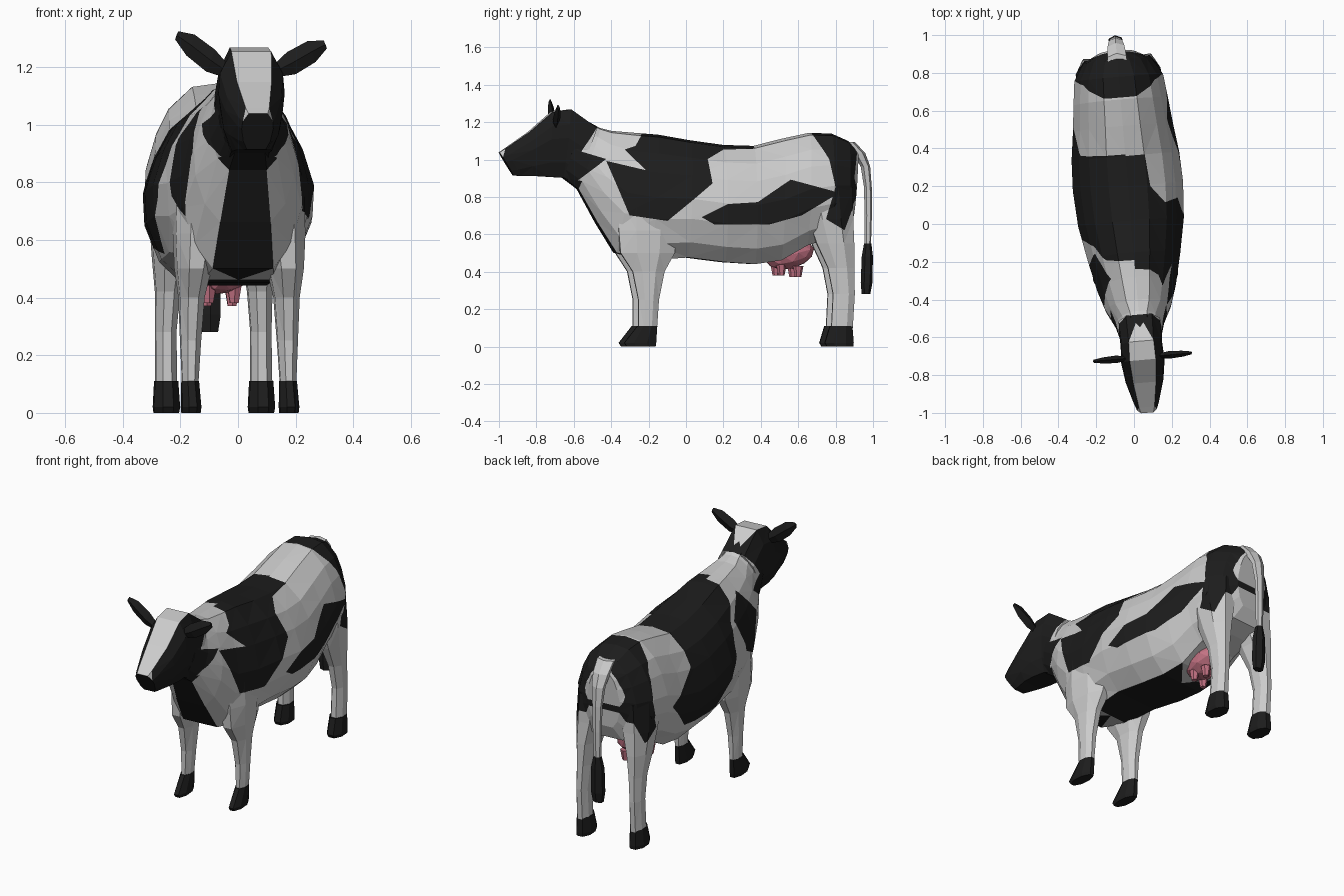
import bpy, bmesh, math
from mathutils import Matrix, Vector

if "Cube" in bpy.data.objects:
    bpy.data.objects.remove(bpy.data.objects["Cube"])

# Whole animal stands turned slightly about z
TURN = Matrix.Translation((-0.015, 0, 0)) @ Matrix.Rotation(0.085, 4, 'Z') @ Matrix.Scale(1.003, 4)


def material(name, rgb):
    m = bpy.data.materials.new(name)
    m.diffuse_color = (*rgb, 1)
    m.use_nodes = True
    m.node_tree.nodes["Principled BSDF"].inputs["Base Color"].default_value = m.diffuse_color
    return m


MATS = [material("white_hide", (0.8, 0.8, 0.8)),
        material("black_hide", (0.012, 0.012, 0.012)),
        material("pink_skin", (0.55, 0.17, 0.23))]
WHITE, BLACK, PINK = 0, 1, 2

# Hide patches as side-view outlines (y, z), per side
HEAD_PATCH = [(-1.1, 1.4), (-.48, 1.4), (-.48, 1.17), (-.57, 1.04), (-.44, 1.0), (-.62, .86), (-1.1, .8)]
RUMP_PATCH = [(.67, 1.2), (.67, 1.13), (.75, 1.0), (.78, .85), (.73, .68), (.83, .62),
              (.91, .82), (.89, .9), (.91, 1.03), (.87, 1.2)]
PATCHES = {
    1: [HEAD_PATCH, RUMP_PATCH,
        [(-.2, 1.2), (.36, 1.2), (.36, 1.055), (.19, 1.05), (.1, 1.0), (.12, .87), (-.12, .67),
         (-.32, .7), (-.44, .99), (-.23, .94), (-.34, 1.05), (-.28, 1.07)],
        [(.06, .69), (.2, .76), (.36, .77), (.54, .89), (.8, .82), (.6, .7), (.42, .65), (.13, .65)]],
    -1: [HEAD_PATCH, RUMP_PATCH,
         [(-.2, 1.2), (.36, 1.2), (.38, .9), (.6, .75), (.45, .58), (.1, .55), (-.05, .75),
          (-.1, .95), (-.18, 1.05)],
         [(-.28, 1.06), (-.14, .95), (-.22, .75), (-.35, .68), (-.42, .9)]]}


def inside(y, z, poly):
    hit = False
    for (y1, z1), (y2, z2) in zip(poly, poly[1:] + poly[:1]):
        if (z1 > z) != (z2 > z) and y < (y2 - y1) * (z - z1) / (z2 - z1) + y1:
            hit = not hit
    return hit


def cut_patches(bm):
    """Cut the patch outlines into the faces so colours meet on clean edges."""
    for side, polys in PATCHES.items():
        for poly in polys:
            for (y1, z1), (y2, z2) in zip(poly, poly[1:] + poly[:1]):
                faces = []
                for f in bm.faces:
                    ys = [v.co.y for v in f.verts]
                    zs = [v.co.z for v in f.verts]
                    if (f.calc_center_median().x * side > 0
                            and min(ys) <= max(y1, y2) and max(ys) >= min(y1, y2)
                            and min(zs) <= max(z1, z2) and max(zs) >= min(z1, z2)):
                        faces.append(f)
                if not faces:
                    continue
                geom = set(faces)
                for f in faces:
                    geom.update(f.edges)
                    geom.update(f.verts)
                bmesh.ops.bisect_plane(bm, geom=list(geom), dist=1e-5, plane_co=(0, y1, z1),
                                       plane_no=Vector((0, z2 - z1, y1 - y2)).normalized())


def hide_colour(c, n):
    side = 1 if c.x > 0 else -1
    if abs(c.x) < .09 and c.y < -.28 and c.z < .9:
        return BLACK                                   # chest stripe
    if n.z < -.8 and -.15 < c.y < .45 and c.z < .52:
        return BLACK                                   # belly
    return BLACK if any(inside(c.y, c.z, p) for p in PATCHES[side]) else WHITE


def head_colour(c, n):
    if c.y < -.55 and n.z > .3 and abs(c.x) < .05:
        return WHITE                                   # blaze
    return BLACK if c.y < -.6 else hide_colour(c, n)


def finish(name, bm, colour, patched=False):
    bmesh.ops.recalc_face_normals(bm, faces=bm.faces[:])
    if patched:
        bmesh.ops.triangulate(bm, faces=bm.faces[:])
        cut_patches(bm)
    bm.normal_update()
    for f in bm.faces:
        f.material_index = colour(f.calc_center_median(), f.normal) if callable(colour) else colour
    bm.transform(TURN)
    me = bpy.data.meshes.new(name)
    bm.to_mesh(me)
    bm.free()
    for m in MATS:
        me.materials.append(m)
    ob = bpy.data.objects.new(name, me)
    bpy.context.collection.objects.link(ob)
    return ob


def loft(rings):
    bm = bmesh.new()
    loops = [[bm.verts.new(p) for p in r] for r in rings]
    for a, b in zip(loops, loops[1:]):
        for i in range(len(a)):
            j = (i + 1) % len(a)
            bm.faces.new((a[i], a[j], b[j], b[i]))
    bm.faces.new(loops[0])
    bm.faces.new(loops[-1])
    return bm


def slice_ring(profile, yt, zt, yb, zb, w):
    """Cross-section from its top point to its bottom point, half-width w."""
    half = [(x * w, yt + (yb - yt) * t, zt + (zb - zt) * t) for x, t in profile]
    return half + [(-x, y, z) for x, y, z in half[-2:0:-1]]


def post_ring(z, y, yh, x, xh, n=8):
    """Horizontal n-sided ring."""
    k = 1 / math.cos(math.pi / n)
    angles = [2 * math.pi * (i + .5) / n for i in range(n)]
    return [(x + xh * k * math.cos(a), y + yh * k * math.sin(a), z) for a in angles]


# Body and neck
TORSO = [(0, 0), (.35, .02), (.68, .15), (.86, .3), (1, .5), (.98, .67), (.8, .87), (.5, 1), (0, 1)]
body = [(-.56, 1.22, -.66, .90, .105), (-.46, 1.165, -.58, .84, .13), (-.40, 1.15, -.48, .66, .175),
        (-.28, 1.14, -.38, .50, .21), (-.15, 1.13, -.20, .46, .245), (.02, 1.10, 0, .475, .28),
        (.20, 1.075, .20, .45, .292), (.36, 1.07, .36, .44, .285), (.52, 1.11, .50, .46, .265),
        (.66, 1.14, .64, .54, .25), (.78, 1.135, .77, .58, .235), (.87, 1.095, .86, .62, .18),
        (.92, 1.04, .895, .70, .10)]
finish("body", loft([slice_ring(TORSO, *r) for r in body]), hide_colour, True)

# Head
SKULL = [(0, 0), (.6, 0), (.95, .22), (1, .42), (.85, .78), (.6, 1), (0, 1)]
head = [(-.48, 1.165, -.60, .875, .115), (-.62, 1.265, -.66, .90, .11), (-.72, 1.25, -.74, .905, .115),
        (-.84, 1.145, -.82, .91, .10), (-.97, 1.055, -.89, .91, .068), (-1.0, 1.035, -.925, .912, .055)]
finish("head", loft([slice_ring(SKULL, *r) for r in head]), head_colour, True)

# Legs with hooves, mirrored left and right
front = [(.78, -.22, .15, .14, .08), (.62, -.22, .155, .15, .075), (.50, -.22, .145, .16, .06),
         (.40, -.215, .085, .165, .043), (.25, -.215, .055, .168, .035), (.10, -.22, .05, .17, .027)]
front_hoof = [(.11, -.222, .053, .17, .029), (.02, -.26, .085, .17, .033), (0, -.255, .077, .17, .031)]
hind = [(.85, .74, .14, .13, .09), (.68, .76, .12, .14, .085), (.55, .785, .1, .155, .06),
        (.42, .815, .07, .16, .042), (.28, .83, .058, .165, .035), (.10, .82, .057, .165, .037)]
hind_hoof = [(.11, .815, .06, .165, .04), (.02, .805, .077, .165, .045), (0, .81, .07, .165, .042)]
for side, label in ((1, "right"), (-1, "left")):
    for name, rings, patched in (("front_leg", front, True), ("front_hoof", front_hoof, False),
                                 ("hind_leg", hind, True), ("hind_hoof", hind_hoof, False)):
        bm = loft([post_ring(z, y, yh, x * side, xh) for z, y, yh, x, xh in rings])
        finish(f"{name}_{label}", bm, hide_colour if patched else BLACK, patched)

    # Ears: flat leaf shapes, the left one raised a little more
    lift = 1.0 if side > 0 else 1.35
    ear = []
    for x, dz, h, t in ((.09, 0, .022, .012), (.14, .025, .038, .02), (.21, .065, .036, .016), (.258, .09, .014, .008)):
        z = 1.185 + dz * lift
        ear.append([(side * (x - h * .4), -.705, z + h), (side * x, -.705 - t, z),
                    (side * (x + h * .4), -.705, z - h), (side * x, -.705 + t, z)])
    finish(f"ear_{label}", loft(ear), BLACK)

# Tail and tuft
tail = [(1.09, .87, .03, 0, .05), (1.03, .925, .03, 0, .045), (.96, .96, .022, 0, .035),
        (.85, .973, .018, 0, .026), (.70, .975, .017, 0, .022), (.53, .972, .015, 0, .018)]
tuft = [(.55, .972, .017, 0, .02), (.48, .97, .026, 0, .034), (.34, .966, .027, 0, .036), (.28, .963, .02, 0, .027)]
finish("tail", loft([post_ring(*r, n=6) for r in tail]), WHITE)
finish("tail_tuft", loft([post_ring(*r, n=6) for r in tuft]), BLACK)

# Udder with four teats
bm = bmesh.new()
bmesh.ops.create_icosphere(bm, subdivisions=2, radius=1, matrix=Matrix.Translation((0, .555, .49))
                           @ Matrix.Rotation(.25, 4, 'X') @ Matrix.Diagonal((.1, .135, .075, 1)))
for x in (-.045, .045):
    for y, z in ((.495, .41), (.585, .40)):
        bmesh.ops.create_cone(bm, cap_ends=True, segments=6, radius1=.017, radius2=.028, depth=.06,
                              matrix=Matrix.Translation((x, y + x * .25, z)))
finish("udder", bm, PINK)
